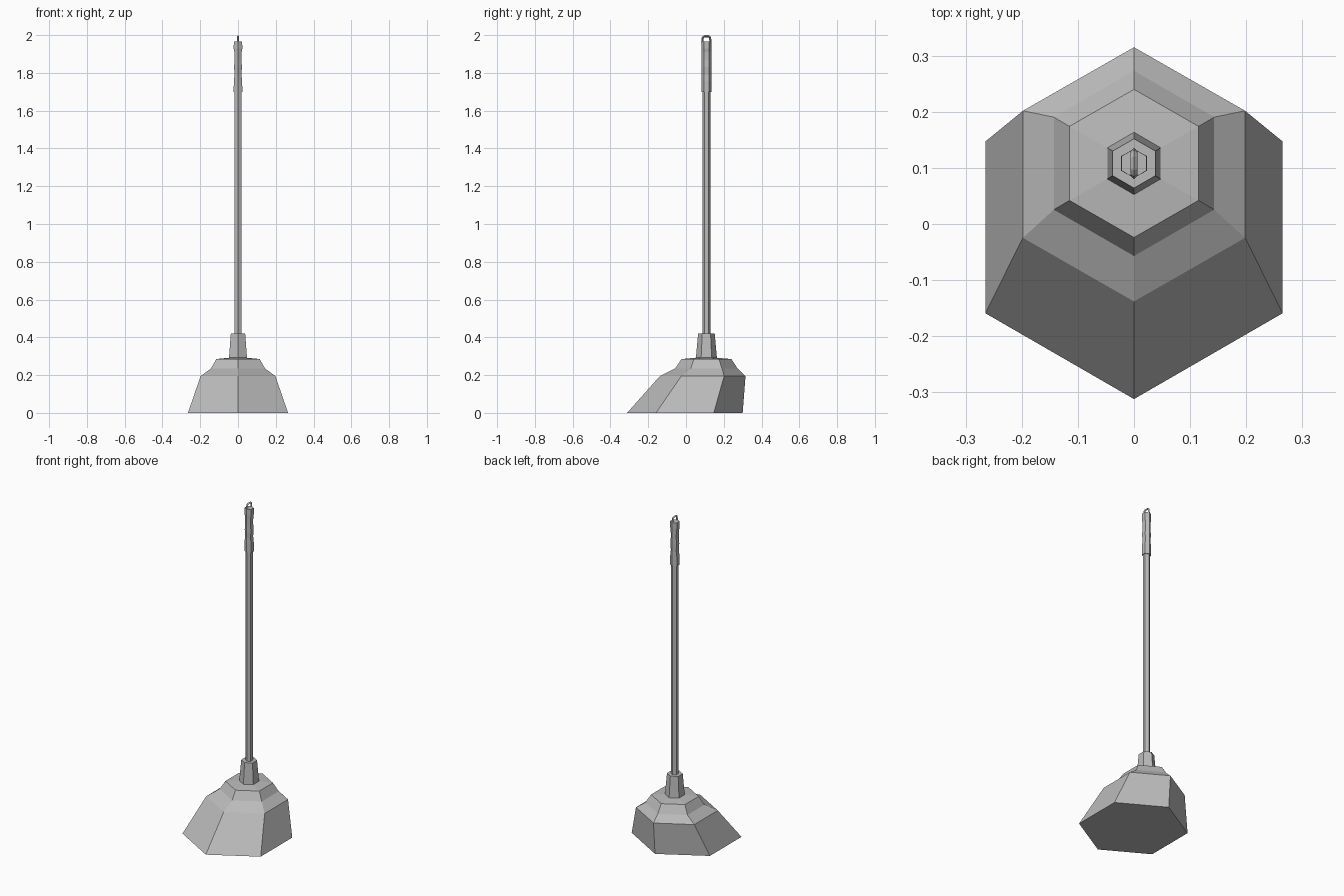
import bpy, bmesh
from math import sin, cos, pi, radians

if "Cube" in bpy.data.objects:
    bpy.data.objects.remove(bpy.data.objects["Cube"])

AXIS_Y = 0.108  # the handle stands behind the centre of the bristles

grey = bpy.data.materials.new("plain grey")
grey.use_nodes = True
grey.diffuse_color = (0.5, 0.5, 0.5, 1)
grey.node_tree.nodes["Principled BSDF"].inputs["Base Color"].default_value = (0.5, 0.5, 0.5, 1)


def loft(name, rings):
    """Skin a closed solid through equal-sized rings of points."""
    bm = bmesh.new()
    loops = [[bm.verts.new(p) for p in ring] for ring in rings]
    n = len(loops[0])
    for low, high in zip(loops, loops[1:]):
        for i in range(n):
            j = (i + 1) % n
            bm.faces.new((low[i], low[j], high[j], high[i]))
    bm.faces.new(loops[0][::-1])
    bm.faces.new(loops[-1])
    bmesh.ops.recalc_face_normals(bm, faces=bm.faces)
    mesh = bpy.data.meshes.new(name)
    bm.to_mesh(mesh)
    bm.free()
    mesh.materials.append(grey)
    obj = bpy.data.objects.new(name, mesh)
    bpy.context.collection.objects.link(obj)
    return obj


def hexagon(z, half_width, half_depth, y=AXIS_Y):
    """Hexagon with corners at front and back."""
    return [(half_width * sin(i * pi / 3) / sin(pi / 3),
             y + half_depth * cos(i * pi / 3), z) for i in range(6)]


# Flared bristles, leaning forward
loft("bristles", [hexagon(0, 0.265, 0.306, -0.006),
                  hexagon(0.195, 0.198, 0.2265, 0.0885)])

# Stepped cap holding the bristles
loft("bristle_cap", [hexagon(0.195, 0.198, 0.2265, 0.0885),
                     hexagon(0.235, 0.143, 0.165),
                     hexagon(0.285, 0.115, 0.132),
                     hexagon(0.292, 0.048, 0.056)])

# Socket and pole
loft("socket", [hexagon(0.287, 0.048, 0.056), hexagon(0.42, 0.038, 0.044)])
loft("pole", [hexagon(0.4, 0.018, 0.021), hexagon(1.72, 0.018, 0.021)])

# Grip with finger waves on the sides
waves = [(1.70, 0.023), (1.76, 0.022), (1.79, 0.018), (1.83, 0.021),
         (1.87, 0.018), (1.91, 0.019), (1.93, 0.023), (1.966, 0.022)]
loft("grip", [hexagon(z, w, 0.026) for z, w in waves])

# Small hanging loop on the end
arch = [(-0.022, 1.96), (-0.019, 1.988), (-0.010, 1.994),
        (0.010, 1.994), (0.019, 1.988), (0.022, 1.96)]
angles = [180, 150, 110, 70, 30, 0]
rings = []
for (y, z), a in zip(arch, angles):
    dy, dz = 0.006 * cos(radians(a)), 0.006 * sin(radians(a))
    rings.append([(0.006, AXIS_Y + y, z), (0, AXIS_Y + y + dy, z + dz),
                  (-0.006, AXIS_Y + y, z), (0, AXIS_Y + y - dy, z - dz)])
loft("hanging_loop", rings)
